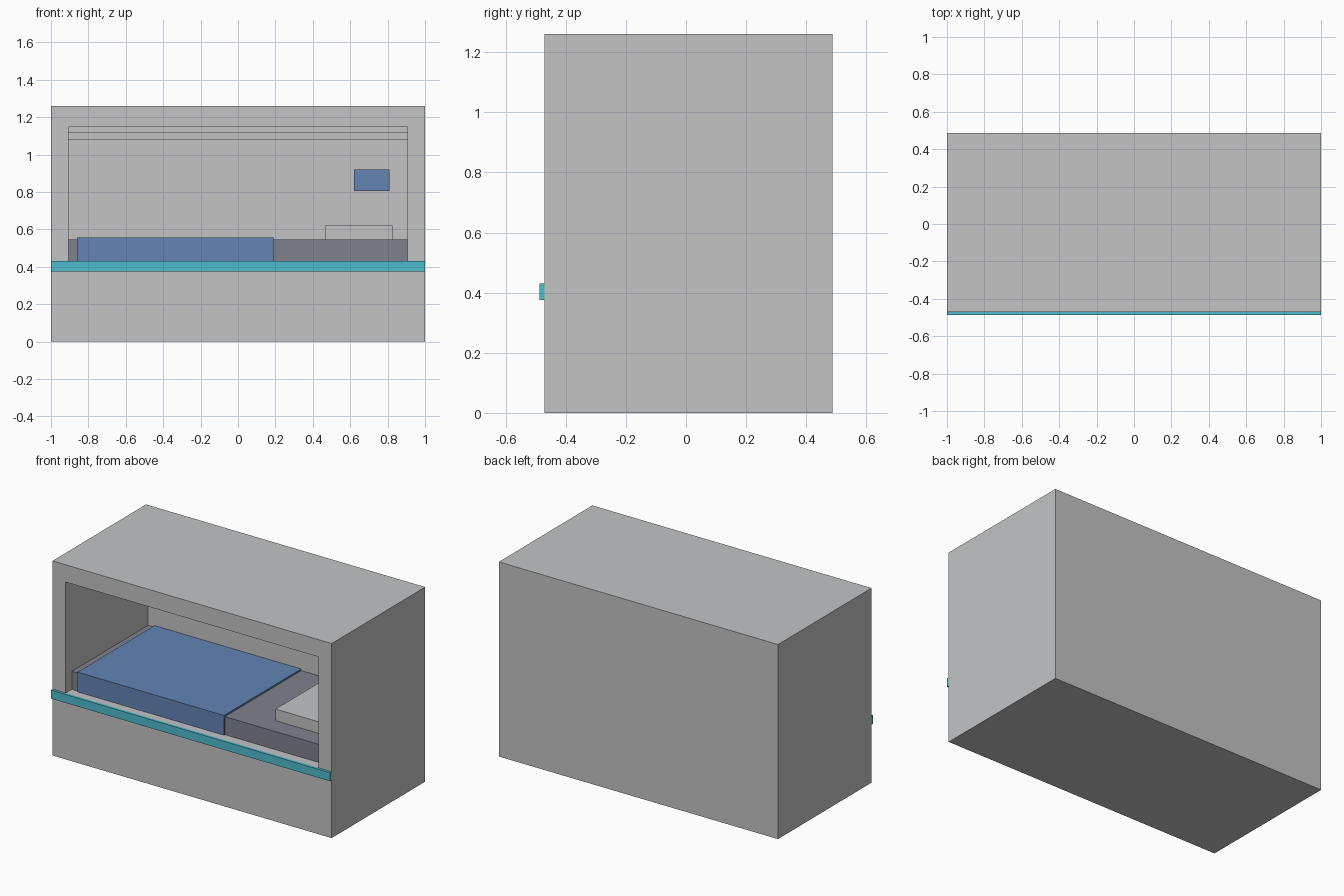
import bpy, bmesh
from mathutils import Vector

if "Cube" in bpy.data.objects:
    bpy.data.objects.remove(bpy.data.objects["Cube"])


def material(name, srgb):
    m = bpy.data.materials.new(name)
    lin = [c / 12.92 if c <= 0.04045 else ((c + 0.055) / 1.055) ** 2.4
           for c in (v / 255 for v in srgb)]
    m.diffuse_color = (*lin, 1)
    m.use_nodes = True
    m.node_tree.nodes["Principled BSDF"].inputs["Base Color"].default_value = m.diffuse_color
    return m


GREY = material("light_grey", (195, 196, 197))
BLUE = material("blue", (99, 132, 180))
SLATE = material("slate_grey", (126, 130, 141))
TEAL = material("teal", (79, 188, 205))


def finish(name, bm, mat):
    bmesh.ops.recalc_face_normals(bm, faces=bm.faces)
    me = bpy.data.meshes.new(name)
    bm.to_mesh(me)
    bm.free()
    me.materials.append(mat)
    ob = bpy.data.objects.new(name, me)
    bpy.context.collection.objects.link(ob)
    return ob


def box_bm(x, y, z):
    bm = bmesh.new()
    bmesh.ops.create_cube(bm, size=1)
    for v in bm.verts:
        v.co = Vector([a[0] if c < 0 else a[1] for c, a in zip(v.co, (x, y, z))])
    return bm


def box(name, x, y, z, mat):
    return finish(name, box_bm(x, y, z), mat)


FRONT, BACK_WALL = -0.47, 0.375
SIDE, FLOOR, CEILING = 0.907, 0.428, 1.148

# Pod shell: a block whose front face is inset and pushed back into a berth
bm = box_bm((-1, 1), (FRONT, 0.487), (0, 1.26))
front = min(bm.faces, key=lambda f: f.calc_center_median().y)
bmesh.ops.inset_individual(bm, faces=[front], thickness=0.1)
for v in front.verts:
    v.co.x = SIDE if v.co.x > 0 else -SIDE
    v.co.z = CEILING if v.co.z > 0.63 else FLOOR
opening = bmesh.ops.extrude_discrete_faces(bm, faces=[front])["faces"][0]
for v in opening.verts:
    v.co.y = BACK_WALL
finish("pod_shell", bm, GREY)

# Trim rail along the sill
box("front_trim", (-1, 1), (-0.487, FRONT), (0.375, 0.43), TEAL)

# Bedding
box("mattress", (-SIDE, SIDE), (-0.405, BACK_WALL), (FLOOR, 0.545), SLATE)
box("blanket", (-0.86, 0.19), (-0.414, BACK_WALL), (FLOOR, 0.556), BLUE)
box("pillow", (0.465, 0.825), (-0.28, 0.25), (0.545, 0.62), GREY)

# Wall fittings at the back of the berth
box("light_strip", (-SIDE, SIDE), (BACK_WALL - 0.02, BACK_WALL), (1.08, 1.118), GREY)
box("wall_screen", (0.62, 0.81), (BACK_WALL - 0.02, BACK_WALL), (0.805, 0.92), BLUE)
